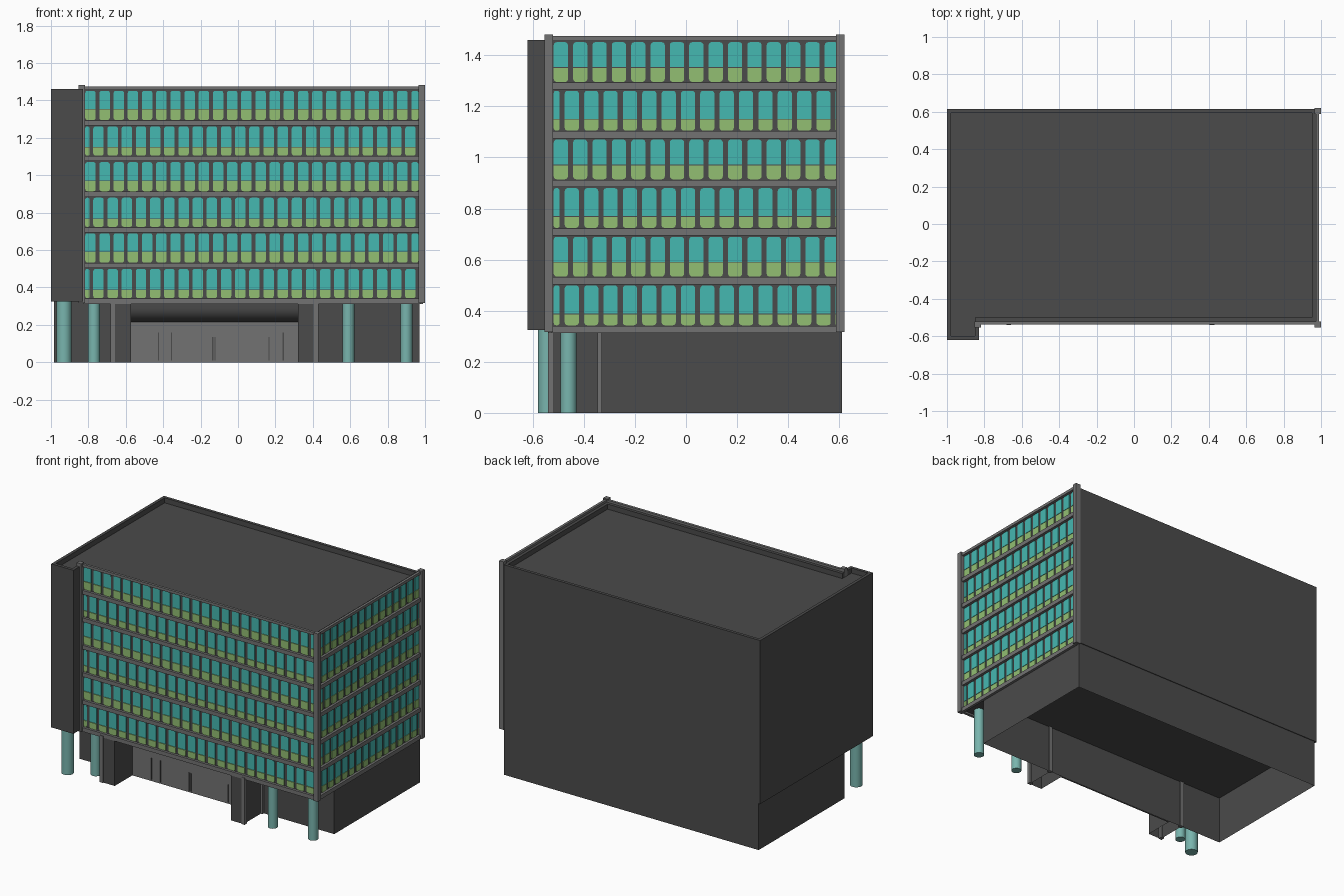
import bpy, bmesh, math
from mathutils import Vector

cube = bpy.data.objects.get("Cube")
if cube:
    bpy.data.objects.remove(cube, do_unlink=True)


def material(name, rgb):
    m = bpy.data.materials.new(name)
    m.use_nodes = True
    m.diffuse_color = (*rgb, 1)
    m.node_tree.nodes["Principled BSDF"].inputs["Base Color"].default_value = (*rgb, 1)
    return m


DARK = material("dark_grey", (0.07, 0.07, 0.07))
GREY = material("mid_grey", (0.17, 0.17, 0.17))
TEAL = material("teal_glass", (0.06, 0.48, 0.44))
GREEN = material("green_panel", (0.29, 0.52, 0.17))
PALE = material("pale_teal", (0.19, 0.46, 0.42))


def finish(name, bm, *mats):
    bmesh.ops.recalc_face_normals(bm, faces=bm.faces)
    mesh = bpy.data.meshes.new(name)
    bm.to_mesh(mesh)
    bm.free()
    for m in mats:
        mesh.materials.append(m)
    ob = bpy.data.objects.new(name, mesh)
    bpy.context.collection.objects.link(ob)
    return ob


def add_box(bm, lo, hi, hollow=False):
    """Axis-aligned box; hollow leaves only the four side walls."""
    verts = bmesh.ops.create_cube(bm, size=1)["verts"]
    for v in verts:
        v.co = Vector([lo[i] if v.co[i] < 0 else hi[i] for i in range(3)])
    if hollow:
        caps = [f for f in {f for v in verts for f in v.link_faces}
                if len({round(v.co.z, 5) for v in f.verts}) == 1]
        bmesh.ops.delete(bm, geom=caps, context="FACES_ONLY")


def box(name, lo, hi, mat, hollow=False):
    bm = bmesh.new()
    add_box(bm, lo, hi, hollow)
    return finish(name, bm, mat)


def add_prism(bm, points, offset, index=0):
    """Extrude a flat outline along an offset."""
    face = bm.faces.new([bm.verts.new(p) for p in points])
    new = bmesh.ops.extrude_face_region(bm, geom=[face], use_keep_orig=True)["geom"]
    moved = [g for g in new if isinstance(g, bmesh.types.BMVert)]
    bmesh.ops.translate(bm, verts=moved, vec=offset)
    for f in {f for v in moved for f in v.link_faces} | {face}:
        f.material_index = index


# Upper storeys: L-shaped plan with the corner tower, roof sunk behind a parapet
BASE, TOP = 0.325, 1.46
WALL_X, WALL_Y, BACK = 0.972, -0.52, 0.615
plan = [(-1, -0.62), (-0.83, -0.62), (-0.83, WALL_Y), (WALL_X, WALL_Y),
        (WALL_X, BACK), (-1, BACK)]
bm = bmesh.new()
add_prism(bm, [(x, y, BASE) for x, y in plan], (0, 0, TOP - BASE))
bmesh.ops.recalc_face_normals(bm, faces=bm.faces)
roof = max(bm.faces, key=lambda f: f.calc_center_median().z)
bmesh.ops.inset_region(bm, faces=[roof], thickness=0.03)
new = bmesh.ops.extrude_face_region(bm, geom=[roof])["geom"]
bmesh.ops.translate(bm, verts=[g for g in new if isinstance(g, bmesh.types.BMVert)],
                    vec=(0, 0, -0.035))
if roof.is_valid:
    bmesh.ops.delete(bm, geom=[roof], context="FACES_ONLY")
finish("upper_storeys", bm, DARK)

# Ground floor: open shell set back under the upper storeys
box("ground_floor", (-0.985, -0.33, 0), (0.97, 0.61, BASE), DARK, hollow=True)

# Facade grid shared by the front and the right-hand side
ROWS, ROW_Z, ROW_STEP, ROW_H = 6, 0.341, 0.1905, 0.16
PITCH, WIDTH, SHIFT = 0.0758, 0.056, 0.043


def front(u, z, out):
    return Vector((u, WALL_Y - out, z))


def side(u, z, out):
    return Vector((WALL_X + out, u, z))


def half_pane(u0, u1, z0, z1, round_top):
    """Pane outline with two rounded corners at the top or the bottom."""
    r = min(0.012, (u1 - u0) * 0.4)
    pts = [(u0, z0), (u1, z0)]
    for cx, start in ((u1 - r, 0), (u0 + r, 90)):
        for step in range(4):
            a = math.radians(start + step * 30)
            pts.append((cx + r * math.cos(a), z1 - r + r * math.sin(a)))
    return pts if round_top else [(u, z0 + z1 - z) for u, z in pts]


def facade(name, place, start, end):
    glass, rails = bmesh.new(), bmesh.new()
    push = place(0, 0, 0.005) - place(0, 0, 0)
    for row in range(ROWS):
        z = ROW_Z + row * ROW_STEP
        shifted = row % 2 == 0
        split = z + (0.045 if shifted else 0.057)
        u = start + (SHIFT - PITCH if shifted else 0)
        while u < end - 0.008:
            a, b = max(u, start), min(u + WIDTH, end)
            if b - a > 0.008:
                for z0, z1, top, index in ((split + 0.003, z + ROW_H - 0.002, True, 0),
                                           (z + 0.002, split, False, 1)):
                    outline = half_pane(a, b, z0, z1, top)
                    add_prism(glass, [place(p, q, 0) for p, q in outline], push, index)
            u += PITCH
    # Floor bands above and below each row of panes
    for row in range(ROWS + 1):
        z = ROW_Z + row * ROW_STEP
        p, q = place(start - 0.01, z - 0.028, 0), place(end + 0.01, min(z, 1.475), 0.018)
        add_box(rails, [min(c) for c in zip(p, q)], [max(c) for c in zip(p, q)])
    finish(name + "_windows", glass, TEAL, GREEN)
    finish(name + "_floor_bands", rails, GREY)


facade("front", front, -0.817, 0.965)
facade("right_side", side, -0.518, 0.595)

# Corner posts framing the two glazed walls
for name, x, y in (("front_inner_post", -0.835, -0.536),
                   ("front_corner_post", 0.983, -0.536),
                   ("back_corner_post", 0.983, 0.604)):
    box(name, (x - 0.017, y - 0.017, 0.316), (x + 0.017, y + 0.016, 1.482), GREY)

# Round columns
for i, (x, y, r) in enumerate(((-0.93, -0.54, 0.04), (-0.77, -0.46, 0.032),
                               (0.59, -0.46, 0.032), (0.90, -0.46, 0.032))):
    bpy.ops.mesh.primitive_cylinder_add(vertices=32, radius=r, depth=0.33,
                                        location=(x, y, 0.165))
    col = bpy.context.object
    col.name = f"column_{i + 1}"
    col.data.materials.append(PALE)
    bpy.ops.object.shade_smooth_by_angle()

# Entrance: side walls with grey edge posts
for name, inner, outer in (("right_entrance", -0.572, -0.67), ("left_entrance", 0.32, 0.417)):
    box(name + "_wall", (min(inner, outer), -0.535, 0), (max(inner, outer), -0.33, BASE),
        DARK, hollow=True)
    for part, y in (("front", -0.528), ("rear", -0.334)):
        box(f"{name}_{part}_post", (outer - 0.013, y - 0.013, 0),
            (outer + 0.013, y + 0.012, BASE), GREY)

# Door wall with dark handles and joints
DOOR_Y = -0.342
box("door_wall", (-0.572, DOOR_Y, 0), (0.32, -0.331, 0.215), GREY)
bm = bmesh.new()
for x, top in ((-0.425, 0.16), (-0.355, 0.16), (-0.135, 0.135), (-0.122, 0.135),
               (0.165, 0.135), (0.242, 0.16)):
    add_box(bm, (x - 0.003, DOOR_Y - 0.005, 0.01), (x + 0.003, DOOR_Y, top))
finish("door_handles", bm, DARK)

# Canopy over the doors with a rounded lower front edge
profile = [(-0.331, BASE), (-0.42, BASE)]
for step in range(7):
    a = math.radians(step * 15)
    profile.append((-0.331 - 0.089 * math.cos(a), 0.29 - 0.075 * math.sin(a)))
bm = bmesh.new()
add_prism(bm, [(-0.572, y, z) for y, z in profile], (0.892, 0, 0))
canopy = finish("door_canopy", bm, DARK)
bpy.ops.object.select_all(action="DESELECT")
canopy.select_set(True)
bpy.context.view_layer.objects.active = canopy
bpy.ops.object.shade_smooth_by_angle()
